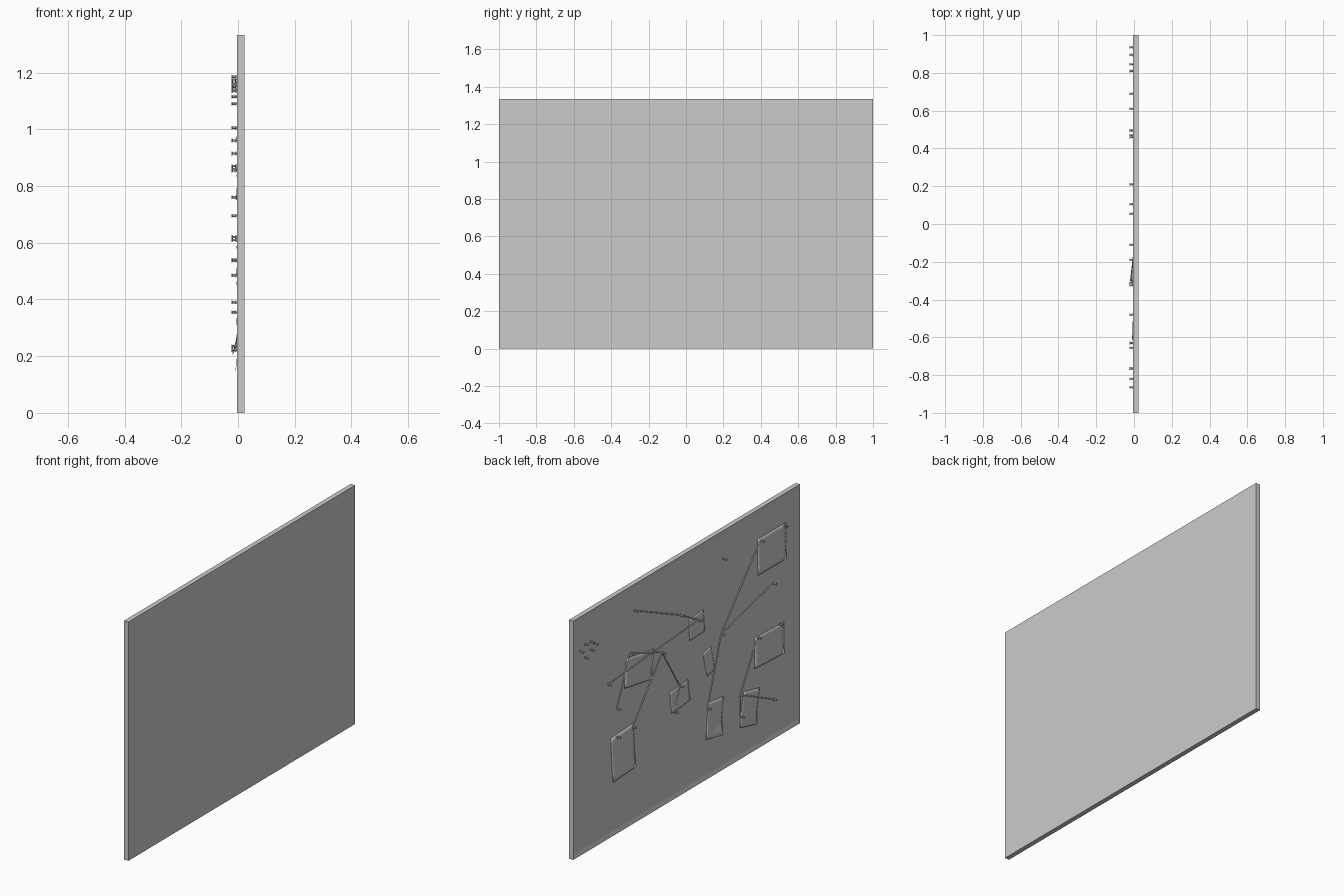
import bpy, bmesh, math
from mathutils import Vector

if "Cube" in bpy.data.objects:
    bpy.data.objects.remove(bpy.data.objects["Cube"])

H = 1.333          # board height
BACK, FRONT = 0.023, -0.004
CORK = 0.002       # recessed pinning surface
RIM = 0.035


def finish(name, bm, smooth=False):
    bmesh.ops.recalc_face_normals(bm, faces=bm.faces)
    me = bpy.data.meshes.new(name)
    bm.to_mesh(me)
    bm.free()
    ob = bpy.data.objects.new(name, me)
    bpy.context.collection.objects.link(ob)
    if smooth:
        for p in me.polygons:
            p.use_smooth = len(p.vertices) == 4
    return ob


# Board with raised rim: box whose pinning face is inset and pushed in
bm = bmesh.new()
bmesh.ops.create_cube(bm, size=1)
for v in bm.verts:
    v.co = ((BACK + FRONT) / 2 + v.co.x * (BACK - FRONT), v.co.y * 2, H / 2 + v.co.z * H)
bm.normal_update()
face = min(bm.faces, key=lambda f: f.calc_center_median().x)
bmesh.ops.inset_region(bm, faces=[face], thickness=RIM)
for v in face.verts:
    v.co.x = CORK
finish("framed_board", bm)

# Pin positions (y, z)
pins = {
    "A": (-.865, 1.155), "B": (-.655, 1.15), "C": (-.325, 1.175), "D": (-.765, .87),
    "E": (-.82, .62), "F": (-.31, .76), "G": (-.63, .62), "H": (-.48, .355),
    "I": (-.765, .222), "J": (-.48, .235), "K": (-.19, .39), "L": (-.11, .915),
    "M": (.055, 1.005), "N": (.46, 1.185), "O": (.21, .855), "P": (.495, .96),
    "Q": (.69, .86), "R": (.61, .695), "S": (.47, .54), "T": (.055, .61),
    "U": (.105, .485), "V": (.61, .537),
    "a": (.935, 1.14), "b": (.895, 1.165), "c": (.895, 1.09),
    "d": (.845, 1.16), "e": (.845, 1.115), "f": (.81, 1.135),
}

# Push pin: spool profile (x, radius) turned around x
profile = [(-.023, .0068), (-.0195, .0068), (-.018, .004), (-.010, .004),
           (-.008, .007), (-.005, .007), (-.0045, .0015), (.004, .0015)]
SIDES = 14
bm = bmesh.new()
rings = [[bm.verts.new((x, r * math.cos(a), r * math.sin(a)))
          for a in (math.tau * i / SIDES for i in range(SIDES))] for x, r in profile]
for r0, r1 in zip(rings, rings[1:]):
    for i in range(SIDES):
        j = (i + 1) % SIDES
        bm.faces.new((r0[i], r0[j], r1[j], r1[i]))
bm.faces.new(rings[0])
bm.faces.new(rings[-1])
pin = finish("push_pin", bm)
for n, (y, z) in enumerate(pins.values()):
    ob = pin if n == 0 else pin.copy()
    if n:
        bpy.context.collection.objects.link(ob)
    ob.location = (0, y, z)

# Strings between pins, lying on the pinning surface
for link in "BF FD FK GH HI HJ NM ML LQ PO PR OS OT TU".split():
    p, q = (Vector((0, *pins[k])) for k in link)
    d = q - p
    bm = bmesh.new()
    bmesh.ops.create_cone(bm, cap_ends=True, segments=8, radius1=.003, radius2=.003, depth=d.length)
    ob = finish("string", bm, True)
    ob.location = (p + q) / 2
    ob.rotation_mode = 'QUATERNION'
    ob.rotation_quaternion = d.to_track_quat('Z', 'Y')


# Pinned paper: lower edge from a to b (y, z), curling away by lift_a / lift_b
def paper(a, b, height, lift_a, lift_b):
    a, b = Vector((0, *a)), Vector((0, *b))
    up = (b - a).normalized().cross(Vector((1, 0, 0)))
    if up.z < 0:
        up = -up
    n = 8
    bm = bmesh.new()
    grid = []
    for i in range(n + 1):
        t = i / n
        row = []
        for j in range(n + 1):
            u = j / n
            p = a.lerp(b, u) + up * height * t
            p.x = CORK - .001 - (lift_a + (lift_b - lift_a) * u) * max(0, 1 - 1.5 * t) ** 2
            row.append(bm.verts.new(p))
        grid.append(row)
    for i in range(n):
        for j in range(n):
            bm.faces.new((grid[i][j], grid[i][j + 1], grid[i + 1][j + 1], grid[i + 1][j]))
    ob = finish("paper", bm, True)
    m = ob.modifiers.new("thickness", 'SOLIDIFY')
    m.thickness = .001


paper((.65, .30), (.45, .31), .25, .006, .006)
paper((.55, .785), (.31, .745), .16, .005, .006)
paper((-.17, .225), (-.30, .205), .20, .006, .021)
paper((-.47, .175), (-.61, .145), .19, .005, .010)
paper((-.60, .455), (-.86, .445), .17, .005, .006)
paper((-.63, .965), (-.88, .965), .20, .004, .005)
paper((-.03, .83), (-.16, .835), .12, .002, .005)
paper((-.18, .575), (-.25, .59), .14, .006, .004)
paper((.13, .485), (-.03, .50), .12, .004, .006)
